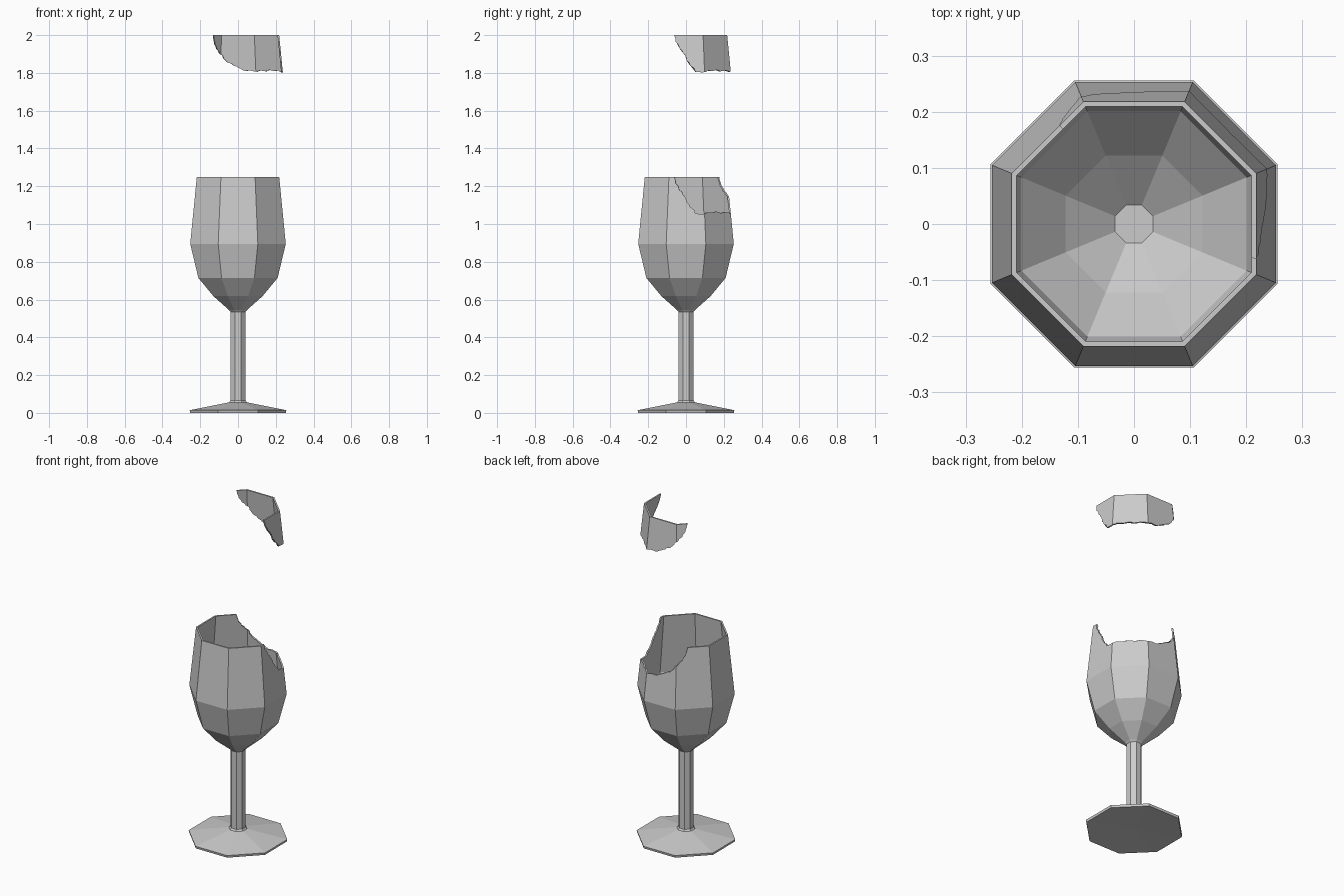
import bpy, bmesh, math
from mathutils import Vector

if "Cube" in bpy.data.objects:
    bpy.data.objects.remove(bpy.data.objects["Cube"])

SIDES = 8
LIFT = 0.75                      # how far the broken piece floats above its place


def new_object(name, bm):
    bmesh.ops.recalc_face_normals(bm, faces=bm.faces)
    mesh = bpy.data.meshes.new(name)
    bm.to_mesh(mesh)
    bm.free()
    obj = bpy.data.objects.new(name, mesh)
    bpy.context.collection.objects.link(obj)
    return obj


def lathe(name, profile):
    """Octagonal solid; profile radii are centre-to-flat, ends are on the axis."""
    bm = bmesh.new()
    rings = []
    for r, z in profile:
        if r == 0:
            rings.append([bm.verts.new((0, 0, z))] * SIDES)
            continue
        rc = r / math.cos(math.pi / SIDES)
        angles = [(i + 0.5) * 2 * math.pi / SIDES for i in range(SIDES)]
        rings.append([bm.verts.new((rc * math.cos(a), rc * math.sin(a), z)) for a in angles])
    for lo, hi in zip(rings, rings[1:]):
        for i in range(SIDES):
            j = (i + 1) % SIDES
            quad = [lo[i], lo[j], hi[j], hi[i]]
            bm.faces.new(list(dict.fromkeys(quad)))
    return new_object(name, bm)


# Foot, stem, outer bowl, rim, inner bowl
glass_profile = [
    (0, 0.008), (0.253, 0.0), (0.256, 0.014), (0.047, 0.056), (0.040, 0.066),
    (0.040, 0.535), (0.048, 0.545), (0.130, 0.618), (0.210, 0.715), (0.253, 0.895),
    (0.218, 1.25), (0.209, 1.25), (0.244, 0.895), (0.201, 0.718),
    (0.122, 0.628), (0.034, 0.555), (0, 0.555),
]

# Jagged fracture line: angle in degrees, height
crack = [
    (-18, 1.36), (-16, 1.25), (-14, 1.215), (-9, 1.18), (-4, 1.155), (-1, 1.14),
    (1, 1.115), (5, 1.092), (12, 1.055), (20, 1.052), (27, 1.062), (35, 1.060),
    (42, 1.066), (50, 1.058), (58, 1.064), (66, 1.056), (73, 1.063), (80, 1.060),
    (86, 1.072), (91, 1.082), (98, 1.098), (106, 1.115), (110, 1.142),
    (116, 1.165), (121, 1.19), (125, 1.22), (127, 1.25), (128.5, 1.36),
]


def fracture_cutter():
    """Wedge around the axis whose underside follows the crack."""
    bm = bmesh.new()
    cols = []
    for deg, z in crack:
        a = math.radians(deg)
        d = Vector((math.cos(a), math.sin(a), 0))
        cols.append([bm.verts.new(d * r + Vector((0, 0, h)))
                     for r, h in ((0.1, z), (0.4, z), (0.4, 1.4), (0.1, 1.4))])
    for p, q in zip(cols, cols[1:]):
        for k in range(4):
            m = (k + 1) % 4
            bm.faces.new((p[k], q[k], q[m], p[m]))
    bm.faces.new(cols[0])
    bm.faces.new(cols[-1][::-1])
    obj = new_object("fracture_cutter", bm)
    obj.hide_render = True
    return obj


def cut(obj, cutter, operation):
    mod = obj.modifiers.new("fracture", 'BOOLEAN')
    mod.operation = operation
    mod.solver = 'EXACT'
    mod.object = cutter
    bpy.context.view_layer.update()
    deps = bpy.context.evaluated_depsgraph_get()
    mesh = bpy.data.meshes.new_from_object(obj.evaluated_get(deps))
    obj.modifiers.clear()
    obj.data = mesh


# Broken glass and the piece that flew off
cutter = fracture_cutter()
glass = lathe("wine_glass", glass_profile)
shard = lathe("broken_rim_piece", glass_profile)
cut(glass, cutter, 'DIFFERENCE')
cut(shard, cutter, 'INTERSECT')
shard.location.z = LIFT
bpy.data.objects.remove(cutter)
